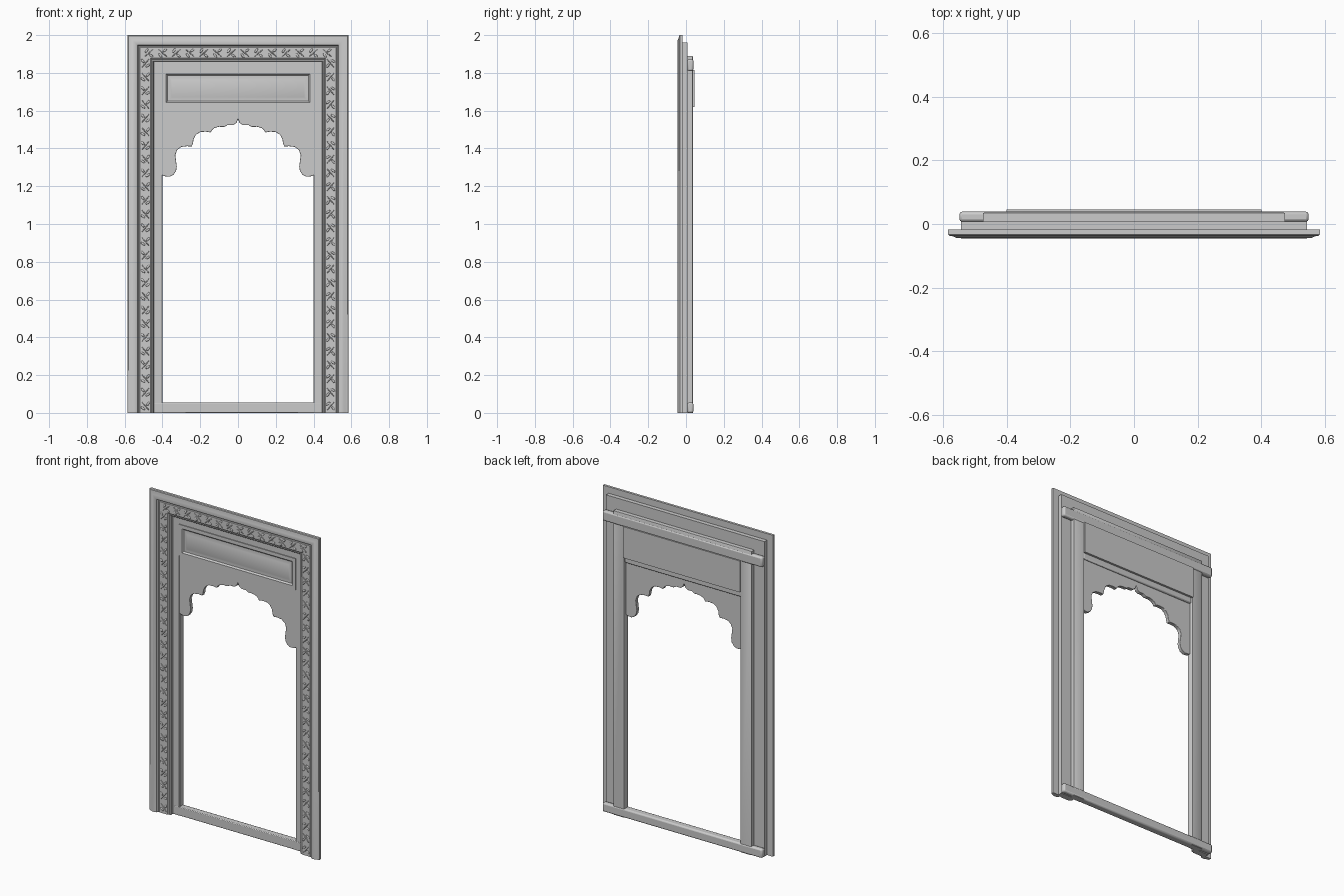
import bpy, bmesh, math
from mathutils import Matrix, Vector

if "Cube" in bpy.data.objects:
    bpy.data.objects.remove(bpy.data.objects["Cube"])

HALF_W, TOP = 0.585, 2.0


def finish(name, bm, angle=35, bevel=0.0):
    bmesh.ops.recalc_face_normals(bm, faces=bm.faces[:])
    me = bpy.data.meshes.new(name)
    bm.to_mesh(me)
    bm.free()
    ob = bpy.data.objects.new(name, me)
    bpy.context.collection.objects.link(ob)
    if bevel:
        m = ob.modifiers.new("bevel", 'BEVEL')
        m.width, m.segments, m.limit_method = bevel, 2, 'ANGLE'
    bpy.ops.object.select_all(action='DESELECT')
    bpy.context.view_layer.objects.active = ob
    ob.select_set(True)
    bpy.ops.object.shade_smooth_by_angle(angle=math.radians(angle))
    return ob


def box(name, x, y, z, bevel=0.002):
    bm = bmesh.new()
    bmesh.ops.create_cube(bm, size=1)
    for v in bm.verts:
        v.co = [a + (c + 0.5) * (b - a) for c, (a, b) in zip(v.co, (x, y, z))]
    return finish(name, bm, bevel=bevel)


def mitred_frame(name, profile):
    """Sweep an (inset, y) profile up one side, across the top, down the other."""
    bm = bmesh.new()
    rings = []
    for side, up in ((-1, 0), (-1, 1), (1, 1), (1, 0)):
        rings.append([bm.verts.new((side * (HALF_W - o), y, up * (TOP - o)))
                      for o, y in profile])
    n = len(profile)
    for a, b in zip(rings, rings[1:]):
        for i in range(n):
            j = (i + 1) % n
            bm.faces.new((a[i], a[j], b[j], b[i]))
    bm.faces.new(rings[0])
    bm.faces.new(rings[-1])
    return finish(name, bm)


def extrude_outline(name, pts, y0, y1, bevel=0.0):
    bm = bmesh.new()
    face = bm.faces.new([bm.verts.new((x, y0, z)) for x, z in pts])
    new = bmesh.ops.extrude_face_region(bm, geom=[face])['geom']
    bmesh.ops.translate(bm, vec=(0, y1 - y0, 0),
                        verts=[v for v in new if isinstance(v, bmesh.types.BMVert)])
    return finish(name, bm, bevel=bevel)


# Stacked mitred layers: outer moulding, carved band, bead, inner jamb
mitred_frame("outer_moulding", [
    (0, -0.018), (0, -0.033), (0.004, -0.037), (0.016, -0.039), (0.026, -0.044),
    (0.042, -0.045), (0.052, -0.041), (0.057, -0.032), (0.06, -0.018)])
mitred_frame("carved_band", [
    (0.04, 0.008), (0.04, -0.028), (0.062, -0.028), (0.066, -0.031),
    (0.122, -0.031), (0.128, -0.026), (0.13, 0.008)])
mitred_frame("inner_bead", [
    (0.126, 0.005), (0.126, -0.022), (0.13, -0.026), (0.136, -0.025),
    (0.14, -0.02), (0.14, 0.005)])
mitred_frame("inner_jamb", [
    (0.11, 0.034), (0.11, 0.002), (0.135, 0.002), (0.14, -0.003),
    (0.182, -0.003), (0.185, 0), (0.185, 0.033), (0.183, 0.036), (0.113, 0.036)])

# Sill and back lintel with rounded ends
box("sill_front", (-0.45, 0.45), (-0.004, 0.03), (0, 0.055), 0.004)
for nm, z0, z1 in (("back_sill", 0, 0.055), ("back_lintel", 1.81, 1.872)):
    box(nm, (-0.55, 0.55), (0.007, 0.039), (z0, z1), 0.009)

# Scalloped arch board: right half of the edge, mirrored
half = [(0, 1.555), (0.008, 1.535), (0.025, 1.524), (0.055, 1.524), (0.072, 1.514),
        (0.1, 1.515), (0.125, 1.508), (0.138, 1.497), (0.145, 1.485), (0.17, 1.489),
        (0.2, 1.487), (0.222, 1.473), (0.235, 1.45), (0.238, 1.428), (0.245, 1.41),
        (0.27, 1.412), (0.3, 1.408), (0.322, 1.392), (0.332, 1.365), (0.328, 1.335),
        (0.324, 1.305), (0.328, 1.28), (0.342, 1.26), (0.362, 1.25), (0.385, 1.252),
        (0.41, 1.262), (0.41, 1.64)]
outline = half + [(-x, z) for x, z in reversed(half[1:])]
extrude_outline("arch_board", outline, -0.002, 0.02, 0.002)
box("arch_back_ledge", (-0.4, 0.4), (0.015, 0.032), (1.585, 1.63), 0.006)

# Name-plate style panel with a sunk border and raised field
bm = bmesh.new()
bmesh.ops.create_cube(bm, size=1)
for v in bm.verts:
    v.co = (v.co.x * 0.804, 0.0185 + v.co.y * 0.053, 1.7175 + v.co.z * 0.195)
bm.normal_update()
front = [f for f in bm.faces if f.normal.y < -0.9]
for t, d in ((0.022, 0), (0.008, -0.009), (0.012, 0), (0.01, 0.004)):
    bmesh.ops.inset_region(bm, faces=front, thickness=t, depth=d, use_even_offset=True)
finish("top_panel", bm)
box("panel_header", (-0.41, 0.41), (-0.003, 0.03), (1.80, 1.87))

# Carved relief on the band: winding stem with leaves on both sides
bm = bmesh.new()
MID = 0.095
SIDE, SPAN = TOP - MID, 2 * (HALF_W - MID)


def on_band(s, off):
    """Point at distance s along the band, shifted across it by off."""
    if s < SIDE:
        return Vector((-(HALF_W - MID) - off, -0.031, s)), math.pi / 2
    if s < SIDE + SPAN:
        return Vector((-(HALF_W - MID) + s - SIDE, -0.031, SIDE + off)), 0
    return Vector((HALF_W - MID + off, -0.031, SIDE - (s - SIDE - SPAN))), -math.pi / 2


def lump(s, off, ang, l, w, h=0.004):
    p, base = on_band(s, off)
    m = Matrix.Translation(p) @ Matrix.Rotation(-(base + ang), 4, 'Y') @ \
        Matrix.Diagonal((l, h, w, 1))
    bmesh.ops.create_icosphere(bm, subdivisions=2, radius=1, matrix=m)


total = 2 * SIDE + SPAN
count = 66
step = total / count
for i in range(count):
    s, k = (i + 0.5) * step, (-1) ** i
    lump(s, 0, k * 0.7, 0.031, 0.003)
    lump(s - 0.012, k * 0.013, k * 1.0, 0.014, 0.006)
    lump(s + 0.012, -k * 0.014, -k * 0.6, 0.012, 0.006)
finish("carved_leaf_relief", bm, 60)
